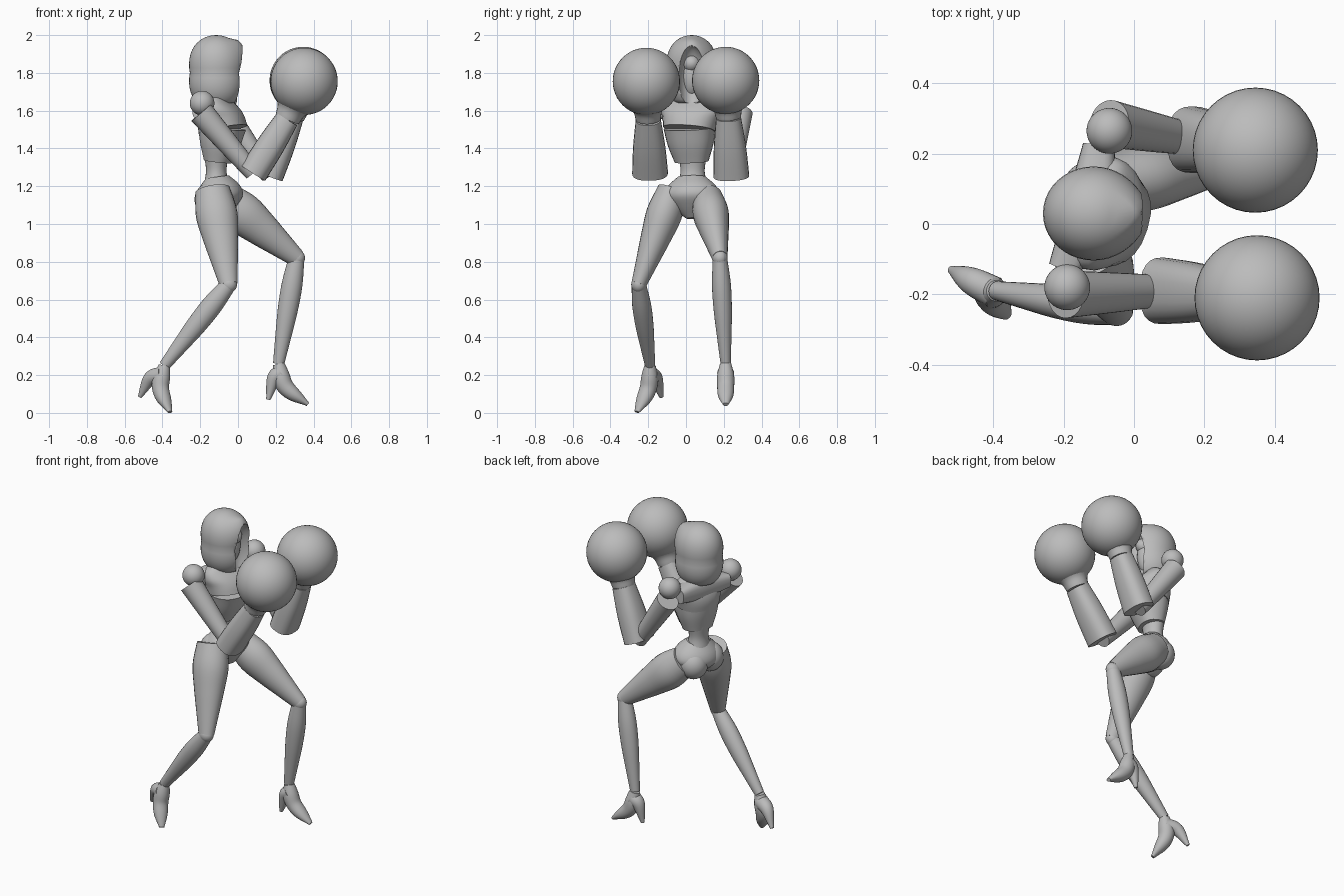
import bpy, bmesh, math
from mathutils import Vector

cube = bpy.data.objects.get("Cube")
if cube:
    bpy.data.objects.remove(cube, do_unlink=True)

grey = bpy.data.materials.new("plain_grey")
grey.use_nodes = True
grey.diffuse_color = (.5, .5, .5, 1)
grey.node_tree.nodes["Principled BSDF"].inputs["Base Color"].default_value = grey.diffuse_color

ACROSS = Vector((0, 1, 0))
TWISTED = Vector((.3, 1, 0))      # line of the turned shoulders and hips


def finish(name, bm):
    """Turn a bmesh into a smooth shaded object with sharp edges kept."""
    bmesh.ops.recalc_face_normals(bm, faces=bm.faces)
    mesh = bpy.data.meshes.new(name)
    bm.to_mesh(mesh)
    bm.free()
    obj = bpy.data.objects.new(name, mesh)
    bpy.context.collection.objects.link(obj)
    mesh.materials.append(grey)
    bpy.ops.object.select_all(action='DESELECT')
    obj.select_set(True)
    bpy.context.view_layer.objects.active = obj
    bpy.ops.object.shade_smooth_by_angle(angle=math.radians(40))
    return obj


def along(values, u):
    """Smooth Catmull-Rom curve through evenly spaced values."""
    last = len(values) - 1
    i = min(int(u * last), last - 1)
    t = u * last - i
    b, c = values[i], values[i + 1]
    a = values[i - 1] if i else b * 2 - c
    d = values[i + 2] if i + 2 <= last else c * 2 - b
    return b + ((c - a) + (a * 2 - b * 5 + c * 4 - d + (b * 3 - a - c * 3 + d) * t) * t) * (t / 2)


def loft(name, path, widths, depth=(1, 1), axis=ACROSS, power=1, rows=16, sides=24):
    """Rings along a path; depth is relative to width, low power is boxier."""
    path = [Vector(p) for p in path]
    bm = bmesh.new()
    rings = []
    for row in range(rows + 1):
        u = row / rows
        step = .5 / rows
        tangent = (along(path, min(u + step, 1)) - along(path, max(u - step, 0))).normalized()
        side = (axis - tangent * tangent.dot(axis)).normalized()
        front = tangent.cross(side)
        width = along(widths, u)
        ring = []
        for j in range(sides):
            angle = math.tau * j / sides
            x, y = (math.copysign(abs(f) ** power, f) for f in (math.cos(angle), math.sin(angle)))
            ring.append(bm.verts.new(along(path, u) + (side * x + front * y * along(depth, u)) * width))
        rings.append(ring)
    for lower, upper in zip(rings, rings[1:]):
        for j in range(sides):
            bm.faces.new((lower[j - 1], lower[j], upper[j], upper[j - 1]))
    bm.faces.new(rings[0])
    bm.faces.new(rings[-1])
    return finish(name, bm)


def ball(name, center, radii):
    bm = bmesh.new()
    bmesh.ops.create_uvsphere(bm, u_segments=40, v_segments=24, radius=1)
    for vert in bm.verts:
        vert.co = Vector(center) + vert.co * Vector(radii)
    return finish(name, bm)


# Hood: full crown with a peak in front, flat hem and an arched opening
crown, height = Vector((-.115, .03, 1.8)), .2
hood = ball("hood", crown, (.14, .13, height))
for vert in hood.data.vertices:
    rise = (vert.co.z - crown.z) / height
    out = vert.co.xy - crown.xy
    peak = max(out.normalized().x, 0) ** 6 * max(rise, 0) if rise < .9 else 0
    vert.co.xy = crown.xy + out * (1 + abs(rise) / 4)
    vert.co.x += peak * .035
    vert.co.z = max(vert.co.z, crown.z - height * .8)
cutter = ball("hood_cutter", (.05, .03, 1.765), (.105, .075, .185))
cutter.hide_render = True
opening = hood.modifiers.new("opening", 'BOOLEAN')
opening.object = cutter
bpy.context.view_layer.objects.active = hood
bpy.ops.object.modifier_apply(modifier=opening.name)
bpy.data.objects.remove(cutter, do_unlink=True)

# Masked face and neck
ball("face", (-.085, .03, 1.79), (.07, .06, .12))
ball("brow_mask", (-.065, .03, 1.85), (.065, .05, .05))
loft("neck", [(-.11, .04, 1.55), (-.1, .03, 1.74)], (.05, .045))

# Torso plates, shoulder yoke, waist and pelvis
loft("rib_plate", [(-.105, .03, 1.33), (-.085, .02, 1.51)],
     (.09, .12, .137), (.8, .9), TWISTED, power=.85)
loft("chest_plate", [(-.08, .02, 1.5), (-.115, .04, 1.69)],
     (.14, .15, .165, .15, .07), (.9, .8, .6, .45, .6), TWISTED, power=.85)
loft("shoulder_yoke", [(-.2, -.13, 1.6), (-.125, .05, 1.6), (-.1, .225, 1.6)],
     (.045, .07, .045), axis=Vector((0, 0, 1)), power=.7)
loft("waist", [(-.115, .035, 1.2), (-.115, .035, 1.36)], (.08, .064, .075), (.85, .85))
loft("pelvis", [(-.11, .03, 1.25), (-.08, .03, 1.03)],
     (.075, .135, .15, .1, .03), (.8, .8), TWISTED)

# Joint positions of the two differently posed sides
POSES = {
    "right": dict(
        buttock=(-.145, -.03, 1.13), hip=(-.135, -.07, 1.18), knee=(-.05, -.25, .68),
        ankle=(-.39, -.19, .25), instep=(-.41, -.2, .13), toe=(-.36, -.26, .005),
        heel_back=(-.465, -.16, .18), heel=(-.52, -.13, .085),
        shoulder=(-.19, -.18, 1.64), armpit=(-.195, -.2, 1.59), elbow=(.08, -.19, 1.27),
        wrist=(.26, -.2, 1.555), glove=(.35, -.21, 1.755)),
    "left": dict(
        buttock=(-.12, .095, 1.12), hip=(-.07, .115, 1.135), knee=(.31, .18, .82),
        ankle=(.215, .21, .26), instep=(.25, .21, .14), toe=(.37, .21, .045),
        heel_back=(.19, .21, .18), heel=(.16, .21, .07),
        shoulder=(-.07, .265, 1.66), armpit=(-.07, .285, 1.59), elbow=(.165, .24, 1.255),
        wrist=(.285, .225, 1.565), glove=(.345, .21, 1.76)),
}

for side, pose in POSES.items():
    joint = {name: Vector(place) for name, place in pose.items()}

    def part(name, places, widths, **shape):
        loft(f"{side}_{name}", places, widths, **shape)

    # Leg
    hip, knee, ankle = joint["hip"], joint["knee"], joint["ankle"]
    ball(f"{side}_buttock", joint["buttock"], (.085, .085, .09))
    part("thigh", [hip, knee], (.08, .095, .08, .06, .04), depth=(1.15, 1.2))
    ball(f"{side}_knee", knee, (.045, .04, .045))
    part("shin", [knee, ankle], (.038, .05, .048, .038, .027), depth=(1.1, 1.1))

    # High-heeled shoe
    instep, toe, heel = joint["instep"], joint["toe"], joint["heel"]
    across_foot = (toe - heel).cross(Vector((0, 0, 1)))
    part("shoe", [ankle, instep, toe], (.03, .045, .045, .04, .015),
         depth=(1, 1, .7), axis=across_foot)
    part("shoe_heel", [instep.lerp(ankle, .6), joint["heel_back"], heel],
         (.045, .038, .011), axis=across_foot)

    # Arm with gauntlet and round glove
    elbow, wrist, glove = joint["elbow"], joint["wrist"], joint["glove"]
    ball(f"{side}_shoulder", joint["shoulder"], [.065] * 3)
    part("upper_arm", [joint["armpit"], elbow], (.068, .057, .045))
    part("forearm", [elbow, wrist], (.095, .085, .066), depth=(.8, .95), power=.8)
    part("glove_cuff", [wrist, wrist.lerp(glove, .5)], (.066, .08, .125))
    ball(f"{side}_glove", glove, [.178] * 3)
